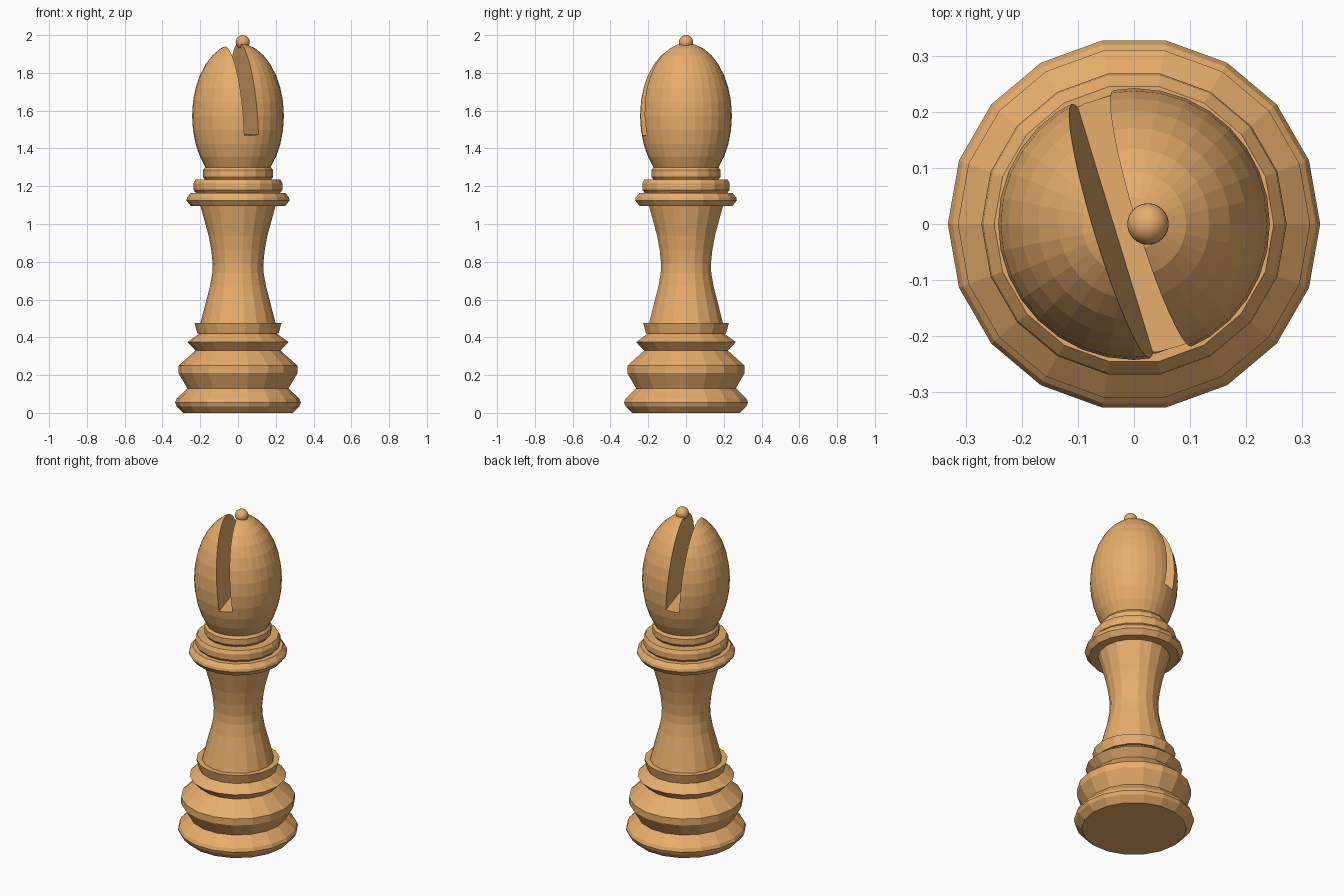
import bpy, bmesh, math
from mathutils import Matrix

if "Cube" in bpy.data.objects:
    bpy.data.objects.remove(bpy.data.objects["Cube"])

wood = bpy.data.materials.new("wood")
wood.diffuse_color = (0.80, 0.42, 0.15, 1)
wood.use_nodes = True
wood.node_tree.nodes["Principled BSDF"].inputs["Base Color"].default_value = wood.diffuse_color


def add(name, bm):
    """Turn a bmesh into a named object with the wood material."""
    bmesh.ops.recalc_face_normals(bm, faces=bm.faces)
    me = bpy.data.meshes.new(name)
    bm.to_mesh(me)
    bm.free()
    me.materials.append(wood)
    ob = bpy.data.objects.new(name, me)
    bpy.context.collection.objects.link(ob)
    return ob


def lathe(name, profile, sides=18):
    """Closed turned part from (radius, height) points, capped at both ends."""
    bm = bmesh.new()
    rings = []
    for r, z in profile:
        rings.append([bm.verts.new((r * math.cos(math.tau * i / sides),
                                    r * math.sin(math.tau * i / sides), z))
                      for i in range(sides)])
    for a, b in zip(rings, rings[1:]):
        for i in range(sides):
            j = (i + 1) % sides
            bm.faces.new((a[i], a[j], b[j], b[i]))
    bm.faces.new(rings[0][::-1])
    bm.faces.new(rings[-1])
    return add(name, bm)


def sphere(name, centre, scale):
    bm = bmesh.new()
    m = Matrix.Translation(centre) @ Matrix.Diagonal((*scale, 1))
    bmesh.ops.create_uvsphere(bm, u_segments=32, v_segments=16, radius=1, matrix=m)
    return add(name, bm)


# Stepped base with cup rim
lathe("base", [(0.29, 0), (0.325, 0.035), (0.333, 0.055), (0.325, 0.075), (0.268, 0.13),
               (0.315, 0.21), (0.315, 0.25), (0.225, 0.33), (0.268, 0.375),
               (0.205, 0.42), (0.215, 0.42), (0.23, 0.475)])

# Waisted column
lathe("column", [(0.20, 0.47), (0.172, 0.58), (0.148, 0.67), (0.136, 0.74), (0.134, 0.79),
                 (0.141, 0.86), (0.156, 0.94), (0.178, 1.02), (0.20, 1.10)])

# Collar rings and neck
lathe("lower_collar", [(0.25, 1.095), (0.273, 1.125), (0.27, 1.14), (0.25, 1.165)])
lathe("upper_collar", [(0.222, 1.165), (0.235, 1.18), (0.235, 1.215), (0.225, 1.235)])
lathe("neck", [(0.175, 1.235), (0.186, 1.25), (0.186, 1.285), (0.175, 1.30)])

# Egg shaped head
head = sphere("head", (0, 0, 1.572), (0.243, 0.243, 0.386))

# Leaning slot cut right through the head
bm = bmesh.new()
slot = (Matrix.Translation((0.004, 0, 1.47)) @ Matrix.Rotation(math.radians(17), 4, 'Z')
        @ Matrix.Rotation(math.radians(-4.5), 4, 'Y') @ Matrix.Translation((0, 0, 0.4))
        @ Matrix.Diagonal((0.078, 1.0, 0.8, 1)))
bmesh.ops.create_cube(bm, size=1, matrix=slot)
cutter = add("slot_cutter", bm)
cutter.hide_render = True
cut = head.modifiers.new("slot", 'BOOLEAN')
cut.operation = 'DIFFERENCE'
cut.solver = 'EXACT'
cut.object = cutter
bpy.context.view_layer.objects.active = head
bpy.ops.object.modifier_apply(modifier=cut.name)
bpy.data.objects.remove(cutter)

# Small ball on top
ball = sphere("top_ball", (0.025, 0, 1.963), (0.037, 0.037, 0.037))
ball.data.shade_smooth()
